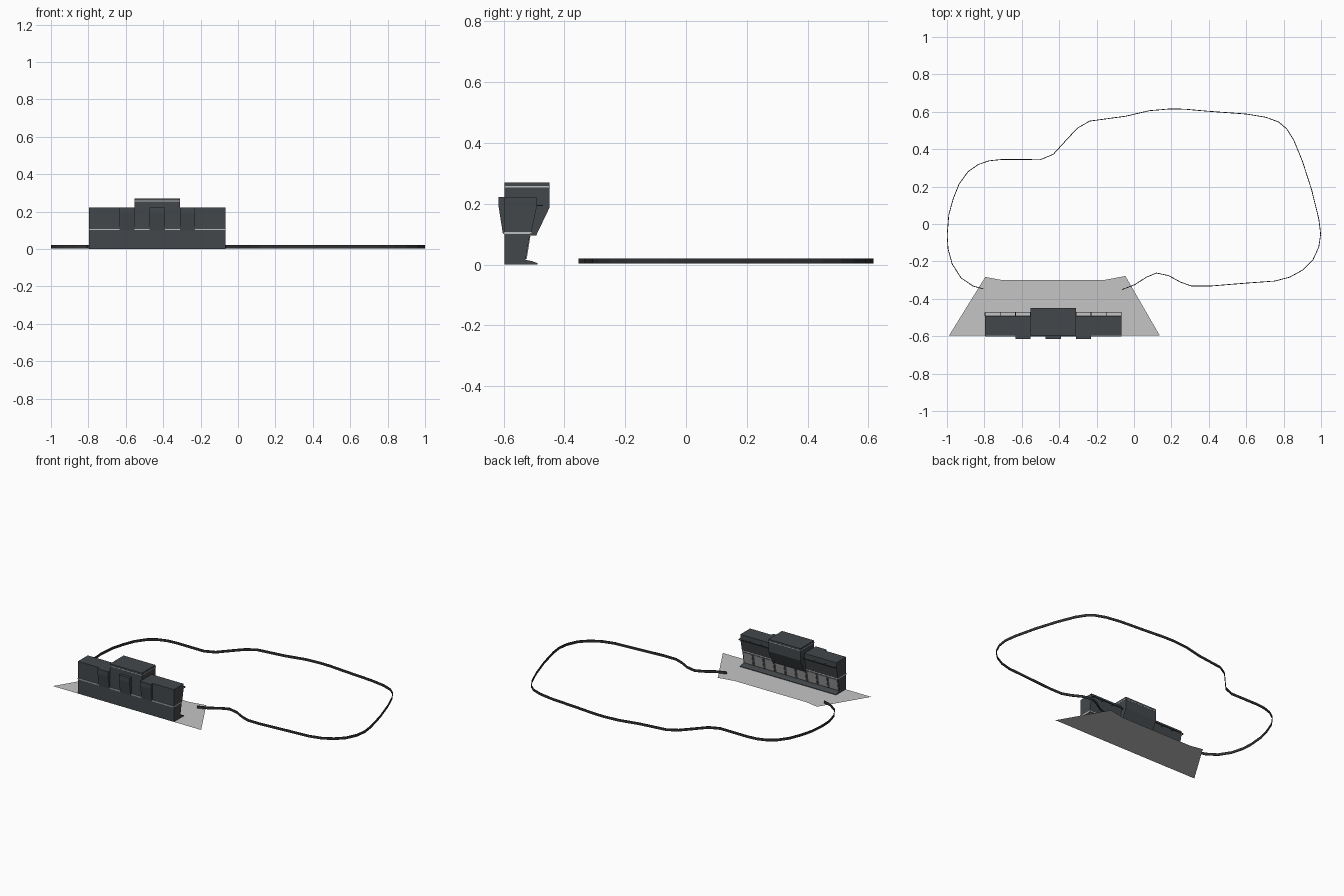
import bpy, bmesh

if "Cube" in bpy.data.objects:
    bpy.data.objects.remove(bpy.data.objects["Cube"])


def mat(name, r, g, b):
    m = bpy.data.materials.new(name)
    m.diffuse_color = (r, g, b, 1)
    m.use_nodes = True
    m.node_tree.nodes["Principled BSDF"].inputs["Base Color"].default_value = m.diffuse_color
    return m


SLATE = mat("slate_cladding", 0.056, 0.064, 0.071)
TRIM = mat("light_trim", 0.50, 0.51, 0.52)
DOOR = mat("grey_door", 0.33, 0.33, 0.33)
PAVING = mat("pale_paving", 0.56, 0.56, 0.56)
BLACK = mat("black_barrier", 0.03, 0.031, 0.034)


def finish(name, bm, material):
    bmesh.ops.recalc_face_normals(bm, faces=bm.faces)
    me = bpy.data.meshes.new(name)
    bm.to_mesh(me)
    bm.free()
    me.materials.append(material)
    ob = bpy.data.objects.new(name, me)
    bpy.context.collection.objects.link(ob)
    return ob


def prism(name, profile, spans, material):
    """Extrude a (y, z) profile along x over each (x0, x1) span."""
    bm = bmesh.new()
    for x0, x1 in spans:
        a = [bm.verts.new((x0, y, z)) for y, z in profile]
        b = [bm.verts.new((x1, y, z)) for y, z in profile]
        bm.faces.new(a)
        bm.faces.new(b)
        for i in range(len(a)):
            j = (i + 1) % len(a)
            bm.faces.new((a[i], a[j], b[j], b[i]))
    return finish(name, bm, material)


def box(y0, y1, z0, z1):
    return [(y0, z0), (y1, z0), (y1, z1), (y0, z1)]


# Building grid: nine equal modules along x
X0, X1, N = -0.796, -0.068, 9
W = (X1 - X0) / N
FULL = [(X0, X1)]
TOWER = [(X0 + 3 * W, X0 + 6 * W)]
WINGS = [(X0, X0 + 3 * W), (X0 + 6 * W, X1)]

# Ground floor with leaning track-side wall, and its low kerb
prism("ground_floor", [(-0.597, 0.001), (-0.53, 0.001), (-0.513, 0.101), (-0.597, 0.101)],
      FULL, SLATE)
prism("kerb", [(-0.54, 0.001), (-0.489, 0.001), (-0.489, 0.005), (-0.505, 0.011),
               (-0.525, 0.015), (-0.54, 0.015)], FULL, SLATE)

# Garage doors: thin plates on the leaning wall, one per module
prism("garage_doors", [(-0.532, 0.018), (-0.524, 0.018), (-0.5115, 0.094), (-0.52, 0.094)],
      [(X0 + i * W + 0.009, X0 + (i + 1) * W - 0.009) for i in range(N)], DOOR)

# Light floor band between the storeys
prism("floor_band", box(-0.601, -0.507, 0.101, 0.108), FULL, TRIM)

# Upper storey with flared back
prism("upper_storey", [(-0.597, 0.108), (-0.508, 0.108), (-0.491, 0.19),
                       (-0.491, 0.222), (-0.597, 0.222)], FULL, SLATE)

# Three projecting bays on the front
prism("front_bays", [(-0.59, 0.1), (-0.602, 0.1), (-0.616, 0.19), (-0.616, 0.222), (-0.59, 0.222)],
      [(X0 + i * W, X0 + (i + 1) * W) for i in (2, 4, 6)], SLATE)

# Central tower overhanging the track side
prism("tower", [(-0.597, 0.2), (-0.52, 0.095), (-0.493, 0.095), (-0.449, 0.187),
                (-0.449, 0.27), (-0.597, 0.27)], TOWER, SLATE)
tx0, tx1 = TOWER[0]
prism("tower_band", box(-0.598, -0.448, 0.254, 0.258), [(tx0 - 0.001, tx1 + 0.001)], TRIM)

# Thin sunshade rails on the wings, carried by short brackets
prism("sunshade_rails", box(-0.474, -0.470, 0.192, 0.196), WINGS, SLATE)
prism("sunshade_brackets", box(-0.492, -0.472, 0.192, 0.196),
      [(X0 + i * W - 0.002, X0 + i * W + 0.002) for i in (0, 1, 2, 3, 6, 7, 8, 9)], SLATE)

# Paved forecourt
bm = bmesh.new()
bm.faces.new([bm.verts.new((x, y, 0)) for x, y in [
    (-0.988, -0.595), (0.137, -0.595), (-0.046, -0.278), (-0.163, -0.3),
    (-0.704, -0.3), (-0.795, -0.283)]])
finish("forecourt", bm, PAVING)

# Perimeter barrier: upright strip along the loop, thickened
PATH = [(-.806, -.347), (-.86, -.332), (-.924, -.289), (-.972, -.214), (-.994, -.134),
        (-.999, -.06), (-.99, .05), (-.967, .134), (-.935, .214), (-.887, .28), (-.833, .318),
        (-.774, .338), (-.705, .345), (-.5, .344), (-.431, .373), (-.372, .438), (-.303, .512),
        (-.238, .55), (-.158, .561), (-.046, .576), (.083, .606), (.19, .615), (.27, .614),
        (.394, .603), (.6, .588), (.704, .571), (.774, .545), (.817, .508), (.854, .449),
        (.9, .337), (.95, .182), (.988, .027), (.998, -.054), (.988, -.123), (.956, -.193),
        (.902, -.246), (.833, -.284), (.753, -.305), (.6, -.316), (.404, -.332),
        (.308, -.332), (.249, -.311), (.185, -.276), (.12, -.262), (.067, -.284),
        (.003, -.325), (-.065, -.351)]
bm = bmesh.new()
rows = [(bm.verts.new((x, y, 0.003)), bm.verts.new((x, y, 0.02))) for x, y in PATH]
for (a, b), (c, d) in zip(rows, rows[1:]):
    bm.faces.new((a, c, d, b))
barrier = finish("perimeter_barrier", bm, BLACK)
mod = barrier.modifiers.new("thickness", "SOLIDIFY")
mod.thickness = 0.004
mod.offset = 0
